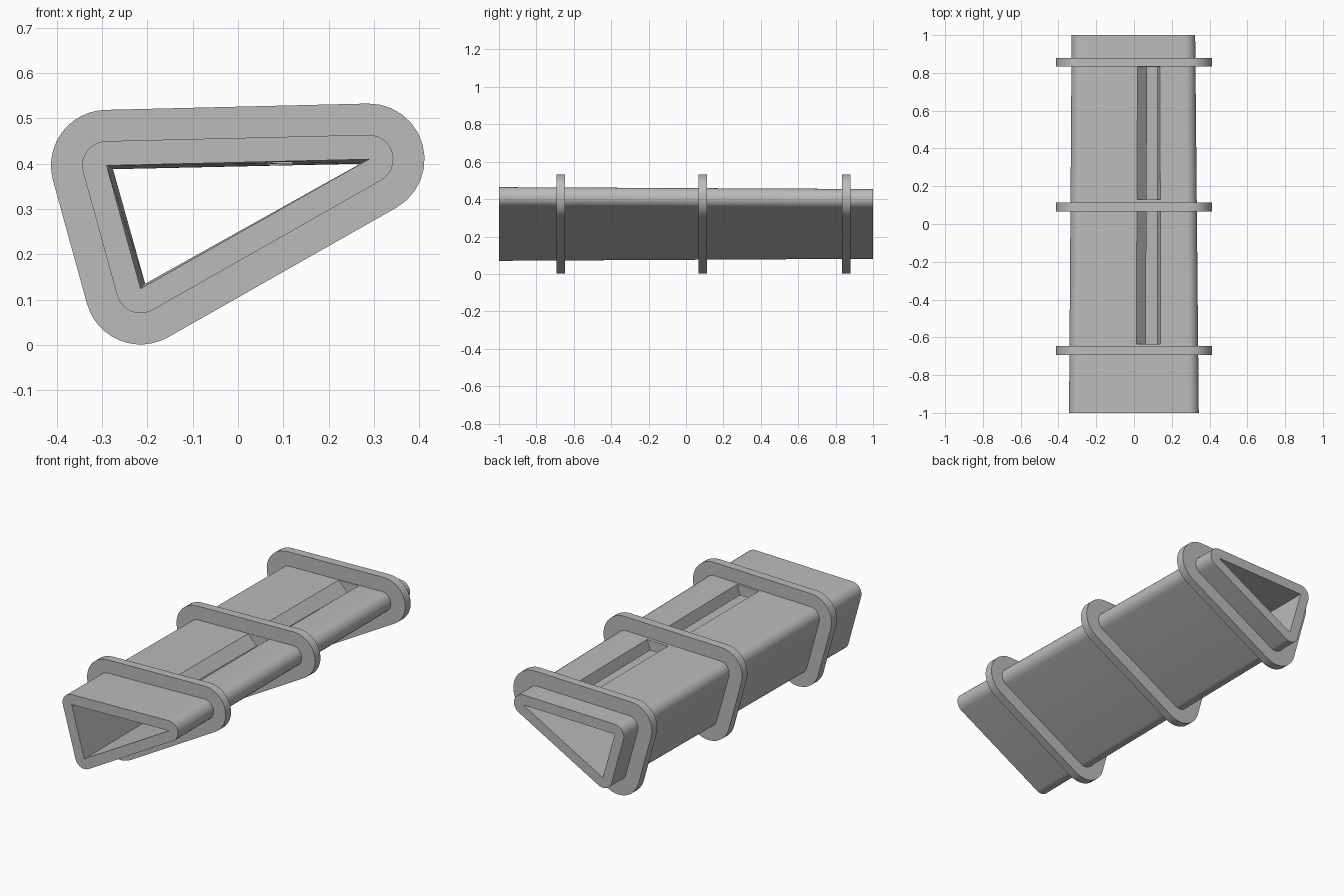
import bpy, bmesh, math
from mathutils import Vector

cube = bpy.data.objects.get("Cube")
if cube:
    bpy.data.objects.remove(cube, do_unlink=True)

grey = bpy.data.materials.new("plain grey")
grey.use_nodes = True
colour = (0.5, 0.5, 0.5, 1)
grey.diffuse_color = colour
grey.node_tree.nodes["Principled BSDF"].inputs["Base Color"].default_value = colour

# Clockwise triangles (x, z) for the bore at each end
FRONT = [(-0.29, 0.396), (0.289, 0.41), (-0.215, 0.124)]
BACK = [(-0.276, 0.388), (0.27, 0.4), (-0.205, 0.135)]
STEPS = 12


def rounded(tri, radius):
    """Offset a triangle outward, with an arc round each corner."""
    pts = [Vector(p) for p in tri]
    out = []
    for i, p in enumerate(pts):
        before, after = p - pts(i - 1) if callable(pts) else p - pts[i - 1], pts[(i + 1) % 3] - p
        start = math.atan2(before.x, -before.y)
        end = math.atan2(after.x, -after.y)
        sweep = (start - end) % math.tau
        for k in range(STEPS + 1):
            a = start - sweep * k / STEPS
            out.append((p.x + radius * math.cos(a), p.y + radius * math.sin(a)))
    return out


def finish(bm, name):
    bmesh.ops.remove_doubles(bm, verts=bm.verts, dist=0.00001)
    bmesh.ops.recalc_face_normals(bm, faces=bm.faces)
    mesh = bpy.data.meshes.new(name)
    bm.to_mesh(mesh)
    bm.free()
    mesh.materials.append(grey)
    obj = bpy.data.objects.new(name, mesh)
    bpy.context.collection.objects.link(obj)
    return obj


def smooth(obj):
    bpy.ops.object.select_all(action='DESELECT')
    obj.select_set(True)
    bpy.context.view_layer.objects.active = obj
    bpy.ops.object.shade_smooth_by_angle(angle=math.radians(30))


def sleeve(name, y0, y1, tri0, tri1, inner, outer):
    """Hollow prism: outer and inner skins joined by flat end rims."""
    bm = bmesh.new()
    sections = [(tri0, outer, y0), (tri1, outer, y1), (tri1, inner, y1), (tri0, inner, y0)]
    loops = [[bm.verts.new((x, y, z)) for x, z in rounded(t, r)] for t, r, y in sections]
    for i in range(4):
        a, b = loops[i], loops[(i + 1) % 4]
        for j in range(len(a)):
            k = (j + 1) % len(a)
            bm.faces.new((a[j], a[k], b[k], b[j]))
    return finish(bm, name)


def slot_cutter(y0, y1):
    """Block with sides that narrow downward."""
    bm = bmesh.new()
    profile = [(-0.05, 0.52), (0.16, 0.52), (0.115, 0.38), (0.085, 0.38)]
    face = bm.faces.new([bm.verts.new((x, y0, z)) for x, z in profile])
    new = bmesh.ops.extrude_face_region(bm, geom=[face])["geom"]
    bmesh.ops.translate(bm, vec=(0, y1 - y0, 0),
                        verts=[v for v in new if isinstance(v, bmesh.types.BMVert)])
    return finish(bm, "slot_cutter")


# Tapered tube with two slots in its top
tube = sleeve("tube", -1, 1, FRONT, BACK, 0, 0.054)
bpy.context.view_layer.objects.active = tube
for y0, y1 in ((-0.635, 0.065), (0.13, 0.83)):
    cutter = slot_cutter(y0, y1)
    cutter.hide_render = True
    cut = tube.modifiers.new("slot", 'BOOLEAN')
    cut.object, cut.operation, cut.solver = cutter, 'DIFFERENCE', 'EXACT'
    bpy.ops.object.modifier_apply(modifier=cut.name)
    bpy.data.objects.remove(cutter, do_unlink=True)
smooth(tube)

# Collars around the tube
for name, y in (("front_collar", -0.67), ("middle_collar", 0.09), ("rear_collar", 0.857)):
    smooth(sleeve(name, y - 0.023, y + 0.023, FRONT, FRONT, 0.02, 0.123))
